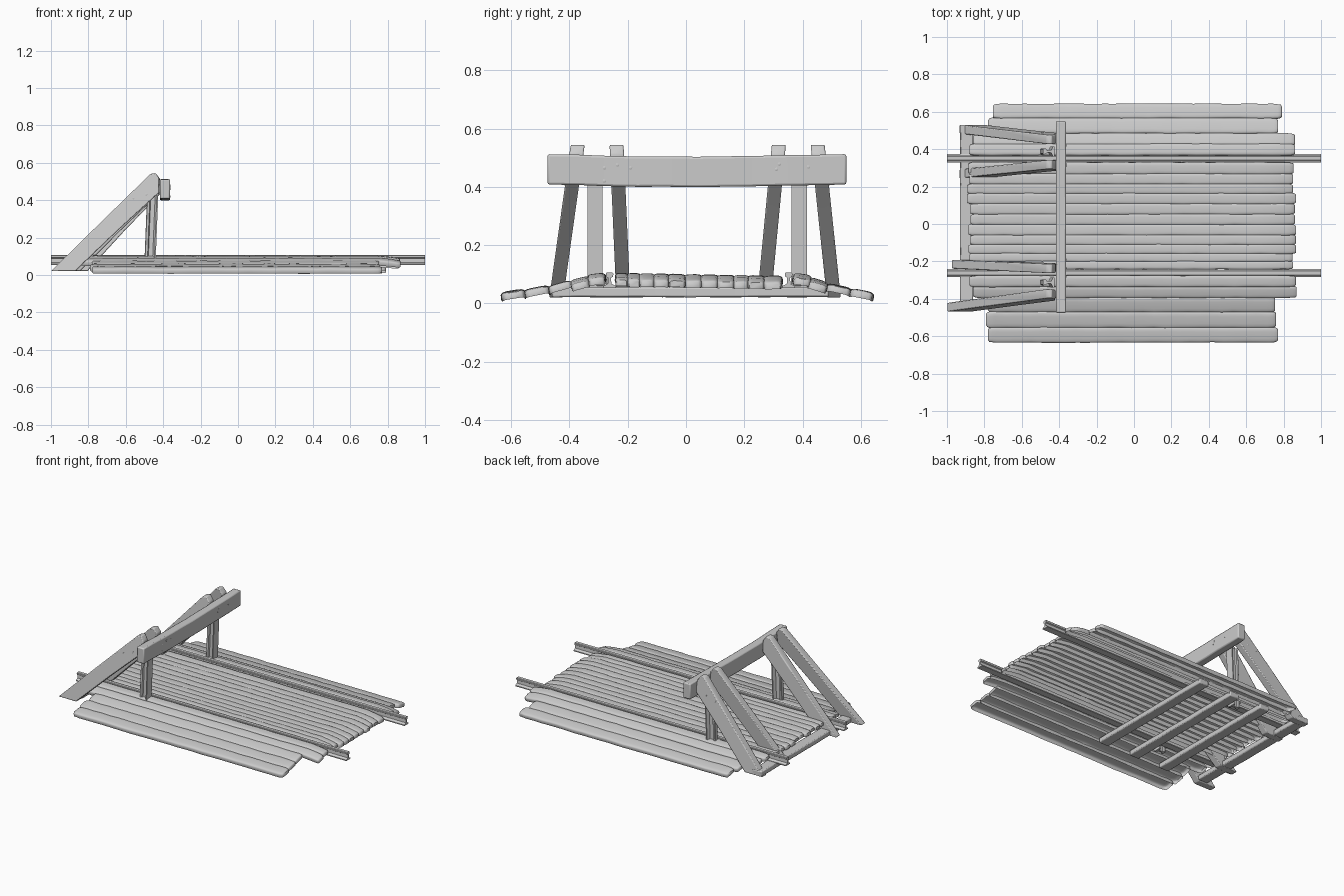
import bpy, bmesh, math, random
from mathutils import Vector

if "Cube" in bpy.data.objects:
    bpy.data.objects.remove(bpy.data.objects["Cube"])

random.seed(4)
rnd = lambda a: random.uniform(-a, a)


def loft(name, rings, angle=40, bevel=0.0, closed=True):
    """Skin a list of equal-length point rings and cap both ends."""
    bm = bmesh.new()
    vs = [[bm.verts.new(p) for p in r] for r in rings]
    n = len(rings[0])
    for a, b in zip(vs, vs[1:]):
        for i in range(n if closed else n - 1):
            bm.faces.new((a[i], a[(i + 1) % n], b[(i + 1) % n], b[i]))
    bm.faces.new(vs[0][::-1])
    bm.faces.new(vs[-1])
    bmesh.ops.recalc_face_normals(bm, faces=bm.faces)
    me = bpy.data.meshes.new(name)
    bm.to_mesh(me)
    bm.free()
    me.shade_smooth()
    me.set_sharp_from_angle(angle=math.radians(angle))
    ob = bpy.data.objects.new(name, me)
    bpy.context.collection.objects.link(ob)
    if bevel:
        m = ob.modifiers.new("worn_edges", 'BEVEL')
        m.width, m.segments, m.limit_method = bevel, 2, 'ANGLE'
    return ob


def plank(name, x0, x1, y, z, w, h, tilt=0.0, droop=0.0):
    """Worn rounded plank shell along x, open below; tilt turns it about x."""
    rings, n, steps = [], 12, 24
    ts = [0, .004, .014] + [.03 + .94 * i / steps for i in range(steps + 1)] + [.986, .996, 1]
    for t in ts:
        e = min(t, 1 - t)
        s = 1 if e > .02 else {0: .7, 4: .88, 14: .97}[round(e * 1000)]
        wob_w, wob_h, dy, dz = 1 + rnd(.04), 1 + rnd(.05), rnd(.001), rnd(.001)
        if t > .94:
            dz -= droop * (t - .94) / .06
        ring = []
        for k in range(n):
            a = math.pi * (-.15 + 1.3 * k / (n - 1))
            c, q = math.cos(a), math.sin(a)
            u = math.copysign(abs(c) ** .5, c) * w / 2 * s * wob_w
            v = math.copysign(abs(q) ** .5, q) * h / 2 * s * wob_h
            ring.append(Vector((x0 + (x1 - x0) * t,
                                y + dy + u * math.cos(tilt) - v * math.sin(tilt),
                                z + dz + u * math.sin(tilt) + v * math.cos(tilt))))
        rings.append(ring)
    return loft(name, rings, 60, closed=False)


# Half outline of a rail section: (half width, height from 0 to 1)
HALF = [(.022, 0), (.022, .12), (.006, .28), (.005, .66), (.012, .74), (.013, .94), (.010, 1)]
SECTION = HALF + [(-a, b) for a, b in reversed(HALF)]

# Running rails
RAIL_Y = (-.262, .352)
for y in RAIL_Y:
    loft("rail", [[Vector((x, y + a, .053 + b * .053)) for a, b in SECTION] for x in (-1, 1)], 30)

# Deck planks between the rails
edges = [-.24, -.20, -.158, -.11, -.06, -.003, .052, .108, .163, .213, .268, .328]
for a, b in zip(edges, edges[1:]):
    y = (a + b) / 2
    plank("deck_plank", -.88 + rnd(.012), .858 + rnd(.01), y, .085 - .018 * (y + .2),
          b - a + .006, .036, rnd(.05), .018)

# Sloping side planks: x0, x1, y, z, width, tilt
sides = [(-.88, .86, .397, .082, .062, -.15), (-.86, .86, .450, .064, .070, -.3),
         (-.78, .77, .524, .043, .088, -.22), (-.755, .79, .602, .027, .082, -.2),
         (-.88, .865, -.306, .084, .062, .1), (-.86, .87, -.362, .069, .066, .25),
         (-.78, .755, -.43, .052, .086, .27), (-.79, .76, -.511, .037, .09, .2),
         (-.78, .77, -.592, .026, .084, .16)]
for x0, x1, y, z, w, tilt in sides:
    plank("side_plank", x0, x1, y, z, w, .036, tilt, .012 if x1 > .8 else 0)


def cross_timber(name, x, y0, y1, z0, z1, w, sag=0.0, bevel=.006, steps=10):
    """Squared timber along y with slight unevenness."""
    rings = []
    for i in range(steps + 1):
        t = i / steps
        d = -sag * math.sin(math.pi * t) + rnd(.0015)
        y = y0 + (y1 - y0) * t
        rings.append([Vector((x + sx * w / 2 + rnd(.001), y, z + d))
                      for sx, z in ((-1, z0), (1, z0), (1, z1), (-1, z1))])
    return loft(name, rings, 40, bevel)


# Sleepers
for x, y0, y1 in ((-.895, -.42, .53), (-.62, -.46, .49), (-.385, -.46, .49), (-.145, -.46, .49)):
    cross_timber("sleeper", x, y0, y1, .022, .056, .07)

# Buffer beam
cross_timber("buffer_beam", -.39, -.475, .55, .408, .512, .054, .008, .007)

# Slanted struts: base x shift, base y, top y
profile = [(-.99, .02), (-.86, .02), (-.64, .235), (-.42, .44), (-.42, .515), (-.44, .545),
           (-.468, .54), (-.73, .28)]
for shift, yb, yt in ((.055, .507, .452), (.055, .268, .318), (.015, -.215, -.238), (-.01, -.445, -.372)):
    rings = []
    for s in (-.024, .024):
        r = []
        for x, z in profile:
            t = (z - .02) / .52
            r.append(Vector((x + shift * (1 - t), yb + (yt - yb) * t + s, z)))
        rings.append(r)
    loft("strut", rings, 40, .005)

# Upright posts cut from old rail, broad foot facing the track
for y in (-.312, .388):
    rings = []
    for z, x in ((.03, -.472), (.435, -.456)):
        rings.append([Vector((x + .03 - b * .06, y + a * 1.2, z)) for a, b in SECTION])
    loft("post", rings, 30)

# Clamps holding rails beside the posts
for y, d in zip(RAIL_Y, (-1, 1)):
    for x in (-.50, -.44):
        cross_timber("rail_clamp", x, y + d * .008, y + d * .045, .06, .098, .022, 0, .004, 1)


def bolt(p, axis):
    """Small flat round bolt head."""
    ax = Vector(axis)
    u = ax.orthogonal().normalized()
    v = ax.cross(u)
    ring = lambda r, d: [Vector(p) + ax * d + (u * math.cos(k * math.pi / 4) + v * math.sin(k * math.pi / 4)) * r
                         for k in range(8)]
    loft("bolt", [ring(.006, -.006), ring(.006, .001), ring(.004, .002)], 30)


# Bolt heads on the beam and outer struts
for y, z in ((-.28, .465), (-.19, .465), (-.28, .42), (-.235, .475), (.31, .46), (.32, .478), (.42, .468)):
    bolt((-.363, y, z), (1, 0, 0))
for x, z in ((-.56, .41), (-.49, .43)):
    t = (z - .02) / .52
    bolt((x, -.445 + .073 * t - .024, z), (0, -1, 0))
    bolt((x, .507 - .055 * t + .024, z), (0, 1, 0))
